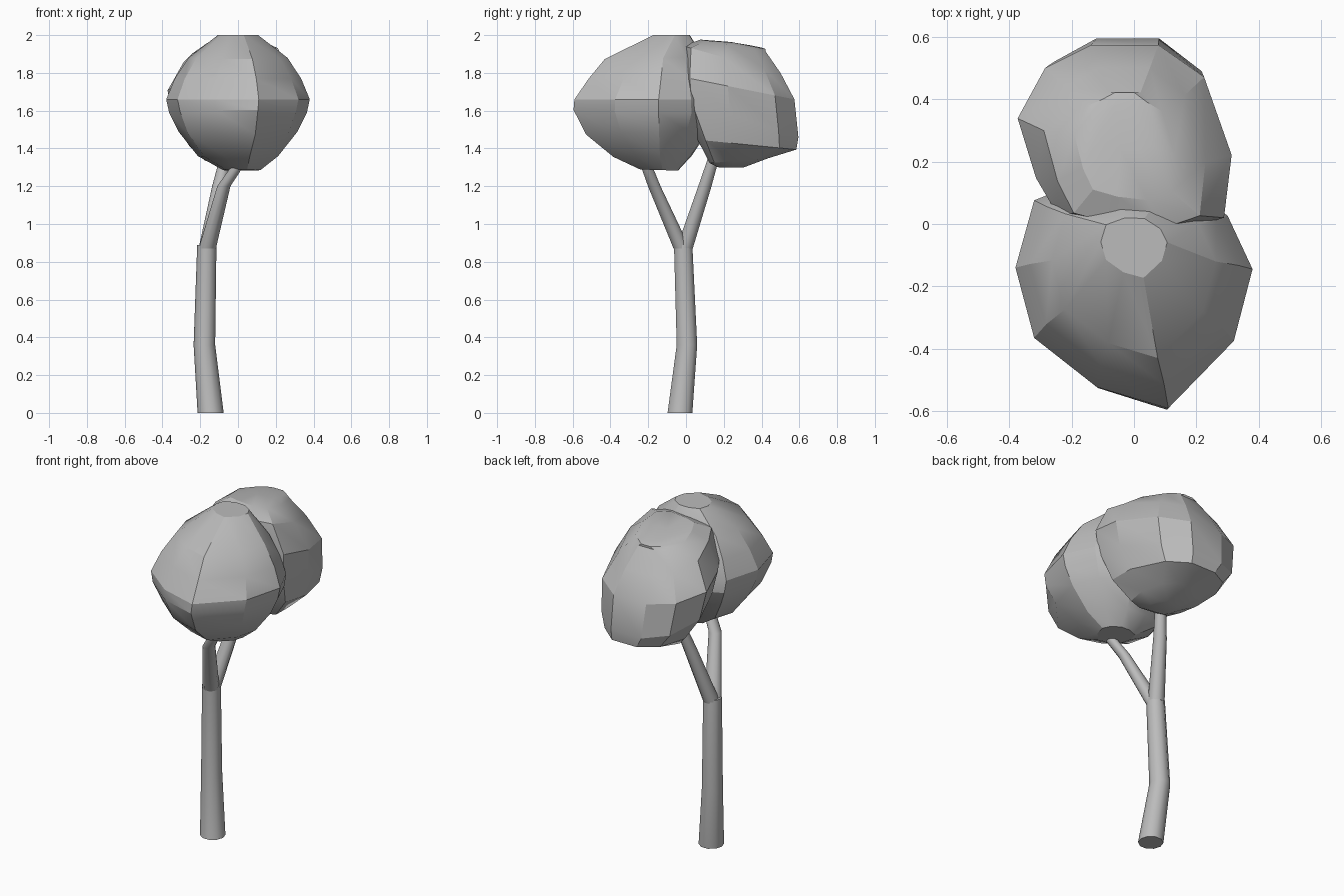
import bpy, bmesh, math

cube = bpy.data.objects.get("Cube")
if cube:
    bpy.data.objects.remove(cube)

grey = bpy.data.materials.new("plain grey")
grey.use_nodes = True
colour = (0.5, 0.5, 0.5, 1)
grey.diffuse_color = colour
grey.node_tree.nodes["Principled BSDF"].inputs["Base Color"].default_value = colour


def loft(name, rings, angle):
    """Skin a list of equal point rings and close both ends."""
    bm = bmesh.new()
    loops = [[bm.verts.new(p) for p in ring] for ring in rings]
    n = len(loops[0])
    for a, b in zip(loops, loops[1:]):
        for i in range(n):
            j = (i + 1) % n
            bm.faces.new((a[i], a[j], b[j], b[i]))
    bm.faces.new(loops[0])
    bm.faces.new(loops[-1])
    bmesh.ops.recalc_face_normals(bm, faces=bm.faces)
    mesh = bpy.data.meshes.new(name)
    bm.to_mesh(mesh)
    bm.free()
    mesh.materials.append(grey)
    ob = bpy.data.objects.new(name, mesh)
    bpy.context.collection.objects.link(ob)
    bpy.ops.object.select_all(action="DESELECT")
    ob.select_set(True)
    bpy.context.view_layer.objects.active = ob
    bpy.ops.object.shade_smooth_by_angle(angle=math.radians(angle))


def limb(name, path, sides=10):
    """Tapered limb through (x, y, z, radius) stations, with level rings."""
    turns = [math.tau * i / sides for i in range(sides)]
    loft(name, [[(x + r * math.cos(t), y + r * math.sin(t), z) for t in turns]
                for x, y, z, r in path], 50)


def crown(name, centre, outline, rings):
    """Leaf mass: a plan outline scaled per (z, width, depth, dx, dy, slope) ring."""
    cx, cy = centre
    loops = []
    for z, width, depth, dx, dy, slope in rings:
        offsets = [((x - cx) * width, (y - cy) * depth) for x, y in outline]
        loops.append([(cx + dx + u, cy + dy + v, z + slope * v) for u, v in offsets])
    loft(name, loops, 25)


# Trunk and forked branches
limb("trunk", [(-0.145, -0.032, 0, 0.069), (-0.178, 0.005, 0.36, 0.057),
               (-0.165, -0.015, 0.89, 0.051)])
limb("front_branch", [(-0.163, -0.022, 0.87, 0.046), (-0.075, -0.168, 1.2, 0.035),
                      (0.0, -0.21, 1.31, 0.032), (0.02, -0.22, 1.4, 0.03)])
limb("back_branch", [(-0.163, -0.008, 0.87, 0.046), (-0.1, 0.1, 1.2, 0.037),
                     (-0.07, 0.14, 1.33, 0.032), (-0.06, 0.16, 1.42, 0.03)])

# Front leaf mass, pointed toward the front
crown("front_crown", (0, -0.13),
      [(0.38, -0.145), (0.3, 0.03), (0.12, 0.16), (-0.1, 0.17), (-0.32, 0.08),
       (-0.38, -0.14), (-0.32, -0.37), (-0.12, -0.53), (0.11, -0.6), (0.32, -0.38)],
      [(2.0, 0.28, 0.25, 0, 0.075, 0), (1.88, 0.69, 0.68, 0, 0.02, 0.02),
       (1.77, 0.88, 0.84, 0, 0.01, 0), (1.66, 1, 0.98, 0, 0, 0),
       (1.59, 0.96, 0.99, 0, 0, -0.03), (1.49, 0.83, 0.85, 0, 0, 0.04),
       (1.36, 0.56, 0.54, 0, 0, 0.02), (1.285, 0.26, 0.26, 0.02, 0.01, -0.03)])

# Back leaf mass, an egg leaning over toward the back
crown("back_crown", (-0.03, 0.29),
      [(0.32, 0.235), (0.23, 0.49), (0.08, 0.595), (-0.14, 0.595), (-0.29, 0.52),
       (-0.38, 0.355), (-0.32, 0.16), (-0.25, 0.04), (-0.08, 0.0), (0.13, -0.02),
       (0.295, 0.03)],
      [(1.94, 0.1, 0.1, 0, 0.08, -0.2), (1.945, 0.28, 0.3, 0, 0.04, -0.2),
       (1.945, 0.46, 0.56, 0, -0.04, -0.18), (1.87, 0.74, 0.84, 0, -0.045, -0.28),
       (1.72, 0.98, 0.98, 0, -0.015, -0.2), (1.56, 0.91, 1, 0.01, 0, -0.33),
       (1.42, 0.74, 0.85, 0.03, 0.035, -0.1), (1.335, 0.48, 0.5, 0.02, -0.01, 0.08),
       (1.3, 0.22, 0.22, 0.02, -0.05, 0)])
